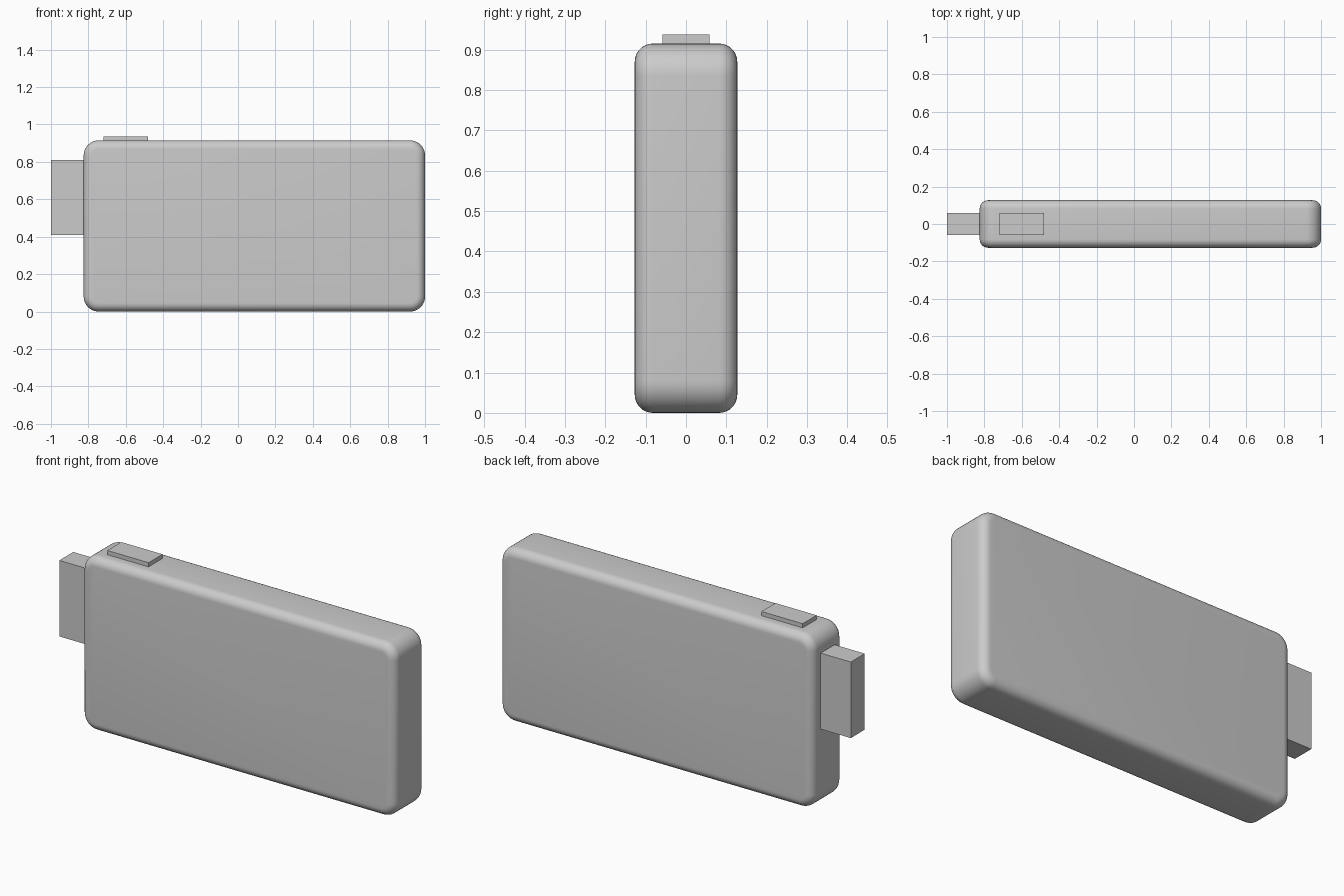
import bpy
import bmesh
import math
from mathutils import Vector

if "Cube" in bpy.data.objects:
    bpy.data.objects.remove(bpy.data.objects["Cube"], do_unlink=True)

# Single plain grey for the whole device
GREY = (0.6, 0.6, 0.6, 1.0)
grey = bpy.data.materials.new("plain grey")
grey.use_nodes = True
grey.diffuse_color = GREY
grey.node_tree.nodes["Principled BSDF"].inputs["Base Color"].default_value = GREY


def box(name, low, high, corner=0.0, rim=0.0):
    """Box between two corners; optionally round its outline, then its front and back rims."""
    low, high = Vector(low), Vector(high)
    centre, size = (low + high) / 2, high - low
    bm = bmesh.new()
    bmesh.ops.create_cube(bm, size=1)
    bmesh.ops.scale(bm, vec=size, verts=bm.verts)
    if corner:
        depth_edges = [e for e in bm.edges
                       if abs(e.verts[0].co.y - e.verts[1].co.y) > size.y / 2]
        bmesh.ops.bevel(bm, geom=depth_edges, offset=corner, segments=10,
                        profile=0.5, affect='EDGES')
    if rim:
        rim_edges = [e for e in bm.edges
                     if e.verts[0].co.y * e.verts[1].co.y > 0]
        bmesh.ops.bevel(bm, geom=rim_edges, offset=rim, segments=8,
                        profile=0.5, affect='EDGES')
    bmesh.ops.recalc_face_normals(bm, faces=bm.faces)
    mesh = bpy.data.meshes.new(name)
    bm.to_mesh(mesh)
    bm.free()
    mesh.materials.append(grey)
    obj = bpy.data.objects.new(name, mesh)
    obj.location = centre
    bpy.context.collection.objects.link(obj)
    return obj


# Rounded slab body
body = box("body", (-0.825, -0.127, 0), (1, 0.127, 0.915), corner=0.08, rim=0.045)
bpy.ops.object.select_all(action='DESELECT')
body.select_set(True)
bpy.context.view_layer.objects.active = body
bpy.ops.object.shade_smooth_by_angle(angle=math.radians(30))

# Plug on the right end and button on the top, both seated slightly into the body
box("plug", (-1, -0.058, 0.41), (-0.81, 0.058, 0.81))
box("button", (-0.72, -0.058, 0.9), (-0.48, 0.058, 0.937))
